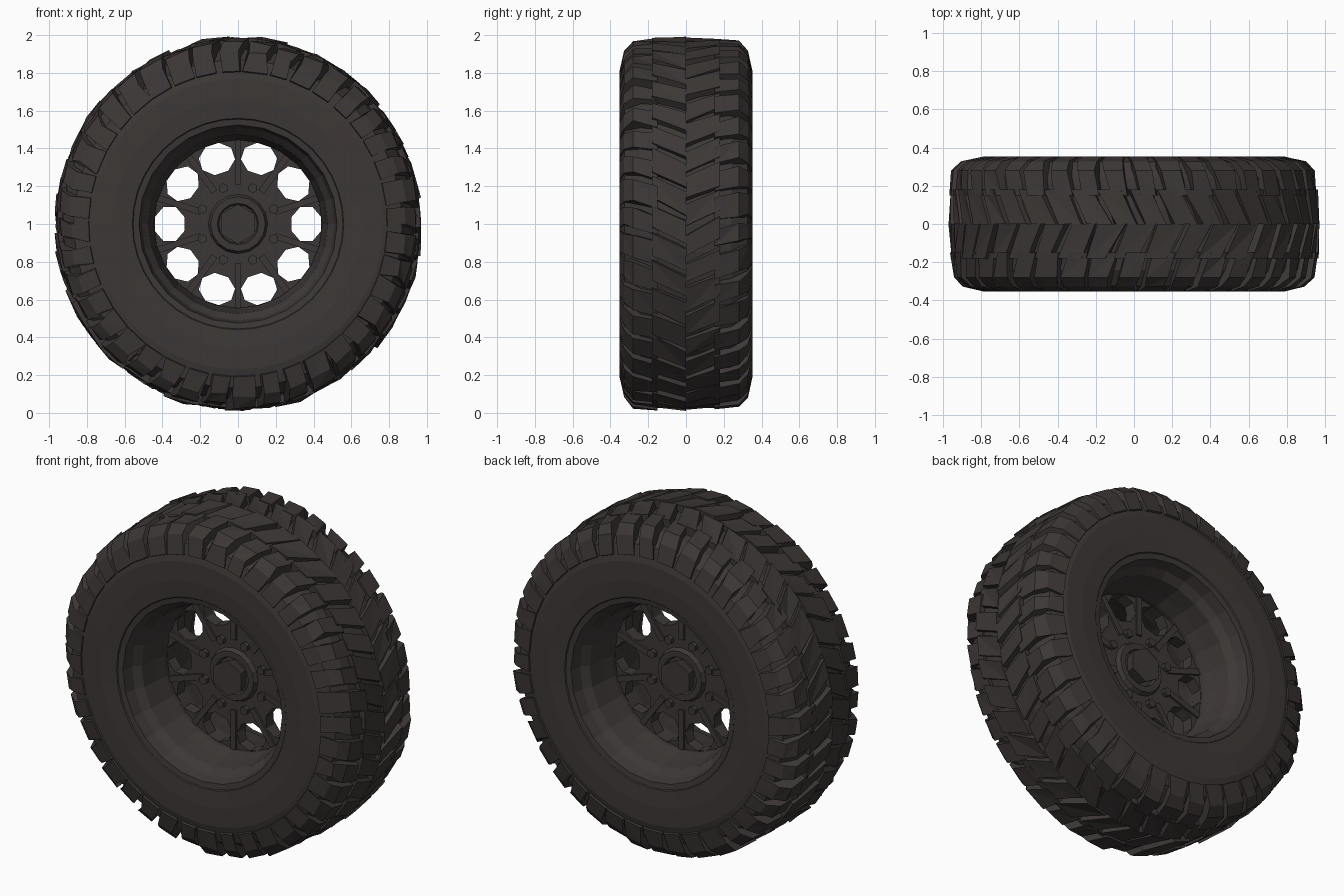
import bpy, bmesh, math, random
from mathutils import Matrix, Vector

random.seed(4)
cube = bpy.data.objects.get("Cube")
if cube:
    bpy.data.objects.remove(cube, do_unlink=True)

rubber = bpy.data.materials.new("dark warm grey")
rubber.use_nodes = True
colour = (0.046, 0.039, 0.037, 1)
rubber.diffuse_color = colour
rubber.node_tree.nodes["Principled BSDF"].inputs["Base Color"].default_value = colour
CENTRE = Vector((0, 0, 1))


def finish(name, bm):
    bmesh.ops.recalc_face_normals(bm, faces=bm.faces)
    mesh = bpy.data.meshes.new(name)
    bm.to_mesh(mesh)
    bm.free()
    mesh.materials.append(rubber)
    ob = bpy.data.objects.new(name, mesh)
    bpy.context.collection.objects.link(ob)
    ob.location = CENTRE
    return ob


def polar(angle, r, y):
    return Vector((r * math.cos(angle), y, r * math.sin(angle)))


def lathe(name, profile, sides):
    """Revolve a closed (y, radius) profile around the axle."""
    bm = bmesh.new()
    rings = [[bm.verts.new(polar(math.tau * i / sides, r, y)) for y, r in profile]
             for i in range(sides)]
    n = len(profile)
    for i in range(sides):
        a, b = rings[i], rings[(i + 1) % sides]
        for j in range(n):
            k = (j + 1) % n
            bm.faces.new((a[j], a[k], b[k], b[j]))
    return finish(name, bm)


def add_lug(bm, angle, section, width, skew):
    """Tapered, roughly cut block: a (y, radius) section spread around the tyre."""
    ends = []
    lift = random.uniform(-0.012, 0.008)
    for side in (-1, 1):
        end = []
        for y, r in section:
            half = width * (0.5 if r > 0.9 else 0.62)
            turn = angle + skew * abs(y) + side * half + random.uniform(-0.014, 0.014)
            # The worn tread is a little shallower towards the sides
            worn = r - 0.018 * math.cos(turn) ** 2
            if r > 0.91:
                worn += lift + random.uniform(-0.006, 0.006)
            end.append(bm.verts.new(polar(turn, worn, y)))
        ends.append(end)
    a, b = ends
    bm.faces.new(a)
    bm.faces.new(b[::-1])
    for j in range(len(a)):
        k = (j + 1) % len(a)
        bm.faces.new((a[j], b[j], b[k]))
        bm.faces.new((a[j], b[k], a[k]))


def add_cylinder(bm, spot, radius, depth, sides, tip=None):
    turn = Matrix.Rotation(math.pi / 2, 4, "X")
    bmesh.ops.create_cone(bm, cap_ends=True, segments=sides, radius1=radius,
                          radius2=radius if tip is None else tip, depth=depth,
                          matrix=Matrix.Translation(spot) @ turn)


def mirrored(half):
    return half + [(-y, r) for y, r in reversed(half)]


# Tyre carcass with flat sidewalls
lathe("tyre_carcass", mirrored([(0.30, 0.52), (0.345, 0.56), (0.352, 0.66), (0.35, 0.77),
                                (0.325, 0.87), (0.24, 0.925), (0.08, 0.945)]), 40)

# Tread: shoulder blocks and slanted centre blocks on both halves
COUNT = 40
SHOULDER = [(0.15, 0.90), (0.15, 0.978), (0.28, 0.965), (0.328, 0.912),
            (0.352, 0.81), (0.33, 0.80), (0.28, 0.88)]
CENTRE_BLOCK = [(0, 0.90), (0, 0.988), (0.18, 0.98), (0.18, 0.90)]
step = math.tau / COUNT
for name, section, width, skew in (("shoulder_lugs", SHOULDER, 0.7, 0.25),
                                   ("centre_lugs", CENTRE_BLOCK, 0.8, 0.5)):
    bm = bmesh.new()
    for side in (-1, 1):
        for i in range(COUNT):
            # Slant both halves the same way round so they meet in a chevron
            add_lug(bm, step * (i + side * 0.25),
                    [(side * y, r) for y, r in section],
                    step * width * random.uniform(0.85, 1.15), skew)
    finish(name, bm)

# Rim barrel, open to both sides, with stepped lips
lathe("rim_barrel", mirrored([(0.06, 0.445), (0.13, 0.46), (0.23, 0.475), (0.27, 0.51),
                              (0.335, 0.525), (0.34, 0.56), (0.25, 0.56), (0.1, 0.50)]), 24)

# Wheel disc with ten octagonal windows, slightly wider than deep
bm = bmesh.new()
add_cylinder(bm, (0, 0, 0), 0.46, 0.07, 30)
disc = finish("wheel_disc", bm)
bm = bmesh.new()
for i in range(10):
    place = (Matrix.Rotation(-math.tau * i / 10, 4, "Y")
             @ Matrix.Translation((0.362, 0, 0)) @ Matrix.Diagonal((0.86, 1, 1, 1))
             @ Matrix.Rotation(math.pi / 2, 4, "X") @ Matrix.Rotation(math.pi / 8, 4, "Z"))
    bmesh.ops.create_cone(bm, cap_ends=True, segments=8, radius1=0.098, radius2=0.098,
                          depth=0.4, matrix=place)
cutter = finish("window_cutter", bm)
cutter.hide_render = True
cut = disc.modifiers.new("windows", "BOOLEAN")
cut.operation, cut.solver, cut.object = "DIFFERENCE", "EXACT", cutter
bpy.context.view_layer.objects.active = disc
bpy.ops.object.modifier_apply(modifier="windows")
bpy.data.objects.remove(cutter, do_unlink=True)

# Spoke ribs between the windows, standing proud on both faces
bm = bmesh.new()
for i in range(10):
    angle = math.tau * (i + 0.5) / 10
    place = (Matrix.Rotation(-angle, 4, "Y") @ Matrix.Translation((0.33, 0, 0))
             @ Matrix.Diagonal((0.24, 0.095, 0.034, 1)))
    bmesh.ops.create_cube(bm, size=1, matrix=place)
finish("spoke_ribs", bm)

# Hub: stepped centre, hexagonal cap and ring of nuts
lathe("hub_ring", mirrored([(0.03, 0.10), (0.06, 0.11), (0.06, 0.145), (0.03, 0.16)]), 16)
bm = bmesh.new()
for side in (-1, 1):
    inner, outer = 0.105, 0.08
    ends = (outer, inner) if side > 0 else (inner, outer)
    add_cylinder(bm, (0, side * 0.05, 0), ends[1], 0.1, 6, ends[0])
finish("hub_cap", bm)
bm = bmesh.new()
for i in range(8):
    add_cylinder(bm, polar(math.tau * (i + 0.5) / 8, 0.205, 0), 0.026, 0.12, 6)
finish("wheel_nuts", bm)
